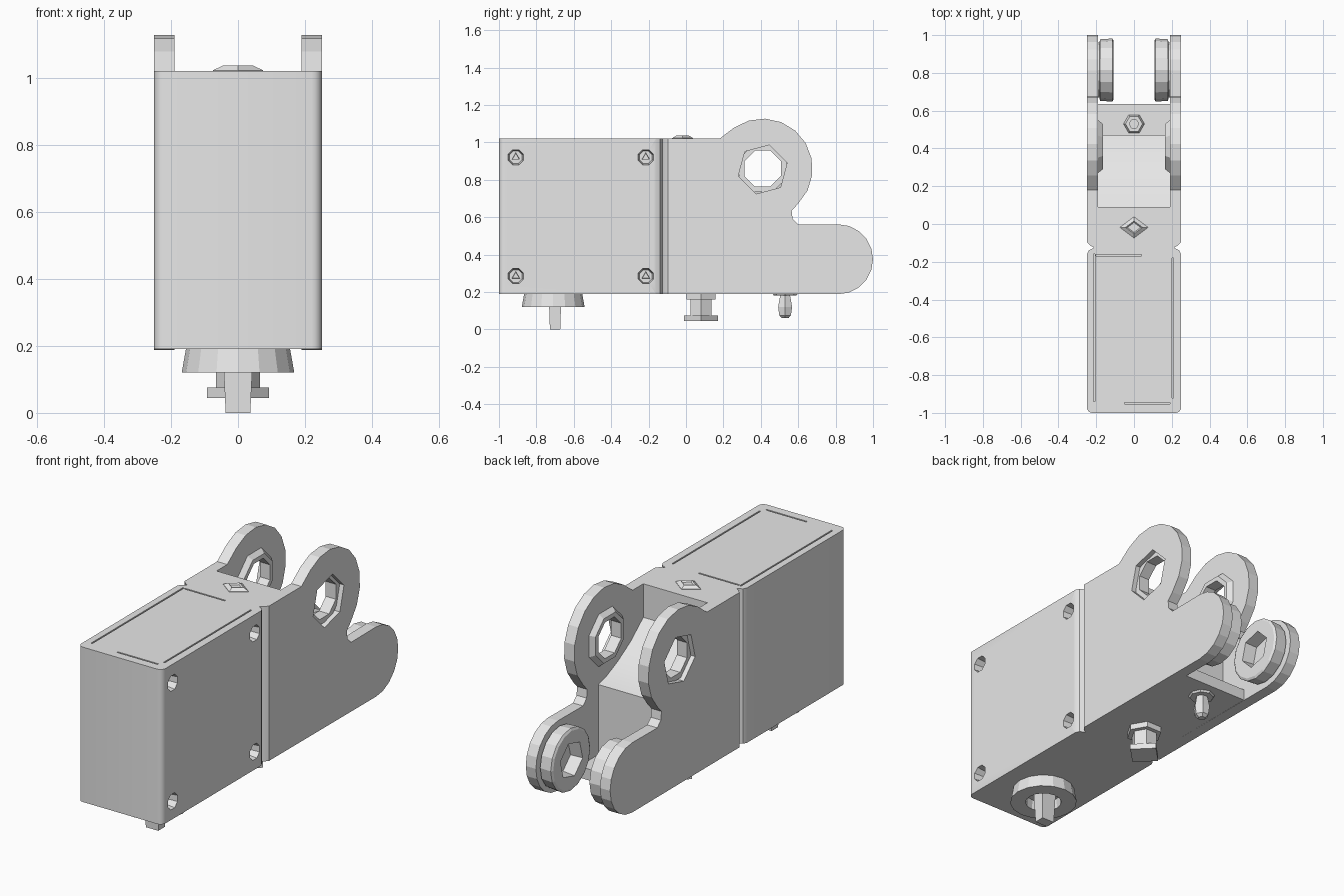
import bpy, bmesh, math
from mathutils import Matrix, Vector

if "Cube" in bpy.data.objects:
    bpy.data.objects.remove(bpy.data.objects["Cube"])

grey = bpy.data.materials.new("plain_grey")
grey.diffuse_color = (0.8, 0.8, 0.8, 1)
grey.use_nodes = True
grey.node_tree.nodes["Principled BSDF"].inputs["Base Color"].default_value = grey.diffuse_color


def finish(bm, name, smooth=None):
    bmesh.ops.remove_doubles(bm, verts=bm.verts, dist=1e-5)
    bmesh.ops.recalc_face_normals(bm, faces=bm.faces)
    me = bpy.data.meshes.new(name)
    bm.to_mesh(me)
    bm.free()
    me.materials.append(grey)
    ob = bpy.data.objects.new(name, me)
    bpy.context.collection.objects.link(ob)
    if smooth:
        bpy.ops.object.select_all(action='DESELECT')
        ob.select_set(True)
        bpy.context.view_layer.objects.active = ob
        bpy.ops.object.shade_smooth_by_angle(angle=math.radians(smooth))
    return ob


def place(a, b, h, axis):
    return Vector((h, a, b)) if axis == 'X' else Vector((a, b, h))


def prism(name, pts, lo, hi, axis, smooth=None):
    """Extrude a closed outline along an axis."""
    bm = bmesh.new()
    ends = [[bm.verts.new(place(a, b, h, axis)) for a, b in pts] for h in (lo, hi)]
    bm.faces.new(ends[0])
    bm.faces.new(ends[1])
    n = len(pts)
    for i in range(n):
        j = (i + 1) % n
        bm.faces.new((ends[0][i], ends[0][j], ends[1][j], ends[1][i]))
    return finish(bm, name, smooth)


def spin(bm, profile, n, ca, cb, axis, rot=0.0, sa=1.0, sb=1.0):
    """Turn a closed (radius, height) profile about an axis."""
    rings = []
    for k in range(n):
        t = 2 * math.pi * k / n + math.radians(rot)
        rings.append([bm.verts.new(place(ca + sa * r * math.cos(t), cb + sb * r * math.sin(t), h, axis))
                      for r, h in profile])
    m = len(profile)
    for k in range(n):
        p, q = rings[k], rings[(k + 1) % n]
        for i in range(m):
            j = (i + 1) % m
            if profile[i][0] == 0 and profile[j][0] == 0:
                continue
            bm.faces.new((p[i], p[j], q[j], q[i]))


def turned(name, profile, n, ca, cb, axis, rot=0.0, smooth=None, sa=1.0, sb=1.0):
    bm = bmesh.new()
    spin(bm, profile, n, ca, cb, axis, rot, sa, sb)
    return finish(bm, name, smooth)


def rod(r0, h0, r1, h1):
    return [(0, h0), (r0, h0), (r1, h1), (0, h1)]


def cut(ob, cutter):
    cutter.hide_render = True
    cutter.display_type = 'WIRE'
    mod = ob.modifiers.new("cut", 'BOOLEAN')
    mod.operation = 'DIFFERENCE'
    mod.solver = 'EXACT'
    mod.object = cutter


def arc(ca, cb, r, a0, a1, n):
    return [(ca + r * math.cos(math.radians(a0 + (a1 - a0) * i / n)),
             cb + r * math.sin(math.radians(a0 + (a1 - a0) * i / n))) for i in range(n + 1)]


# Main body: rounded front corners and a waist groove on both sides
half = arc(0.22, -0.97, 0.03, -90, 0, 4)
half += [(0.25, -0.16), (0.24, -0.14), (0.212, -0.125), (0.235, -0.112), (0.25, -0.095), (0.25, 0.09)]
outline = half + [(-x, y) for x, y in reversed(half)]
body = prism("body", outline, 0.19, 1.02, 'Z', 35)

# Screw holes on the right side, with a small three-sided tip in each
SCREWS = [(y, z) for y in (-0.91, -0.215) for z in (0.285, 0.92)]
bm = bmesh.new()
for y, z in SCREWS:
    spin(bm, rod(0.045, 0.26, 0.036, 0.19), 8, y, z, 'X', 22.5)
cut(body, finish(bm, "screw_hole_cutter"))
for y, z in SCREWS:
    turned("screw_tip", rod(0.026, 0.185, 0.022, 0.21), 3, y, z, 'X', 90)

# Fine seam lines around the top panel
bm = bmesh.new()
for x, y, w, d in ((-0.21, -0.55, 0.008, 0.78), (0.205, -0.55, 0.008, 0.74),
                   (-0.08, -0.165, 0.24, 0.008), (0.07, -0.95, 0.24, 0.008)):
    bmesh.ops.create_cube(bm, size=1, matrix=Matrix.Translation((x, y, 1.02))
                          @ Matrix.Diagonal((w, d, 0.02, 1)))
cut(body, finish(bm, "seam_cutter"))

# Diamond stud on top
turned("top_stud", [(0.0, 1.01), (0.075, 1.01), (0.075, 1.022), (0.045, 1.036), (0.035, 1.028), (0, 1.028)],
       4, 0.0, -0.018, 'Z', sb=0.75)

# Core between the cheeks, with sloping top and a low shelf at the back
prism("core", [(0.09, 0.19), (0.635, 0.19), (0.635, 0.25), (0.47, 0.25), (0.47, 0.625),
               (0.40, 0.645), (0.31, 0.685), (0.20, 0.75), (0.09, 0.84)], -0.19, 0.19, 'X', 30)

# Cheeks: upper ear and lower rounded lug on both sides
cheek = [(0.09, 0.19), (0.09, 1.02), (0.18, 1.02)]
cheek += arc(0.41, 0.86, 0.267, 125, -45, 9)
cheek += [(0.565, 0.635), (0.57, 0.59), (0.60, 0.56)]
cheek += arc(0.813, 0.375, 0.187, 90, -90, 10)

for s, side in ((1, "right"), (-1, "left")):
    plate = prism(side + "_cheek", cheek, s * 0.19, s * 0.25, 'X')
    cut(plate, turned(side + "_ear_cutter", rod(0.135, s * 0.16, 0.135, s * 0.28), 6, 0.41, 0.855, 'X', 15))
    # Bushing seated in the ear
    turned(side + "_ear_bushing", [(0.105, s * 0.165), (0.13, s * 0.165), (0.152, s * 0.19),
                                   (0.137, s * 0.192), (0.137, s * 0.225), (0.105, s * 0.225)],
           8, 0.41, 0.86, 'X', 22.5)
    # Roller on the inside of the lower lug
    roller = turned(side + "_roller", [(0, s * 0.108), (0.155, s * 0.108), (0.167, s * 0.115),
                                       (0.163, s * 0.18), (0.145, s * 0.183), (0.145, s * 0.192),
                                       (0, s * 0.192)], 16, 0.815, 0.375, 'X')
    cut(roller, turned(side + "_roller_cutter", rod(0.1, s * 0.09, 0.09, s * 0.175), 6, 0.815, 0.375, 'X', 15))

# Front dial below, a recessed disc with a square key
turned("dial", [(0, 0.192), (0.155, 0.192), (0.168, 0.12), (0.09, 0.12), (0.085, 0.17), (0, 0.17)],
       16, 0, -0.71, 'Z')
turned("dial_key", rod(0.063, 0.175, 0.052, 0.0), 4, 0, -0.70, 'Z', 45, sb=0.75)

# Middle button below: collar, neck and square foot
turned("button_collar", rod(0.09, 0.192, 0.09, 0.16), 6, 0, 0.08, 'Z')
turned("button_neck", rod(0.065, 0.165, 0.065, 0.07), 6, 0, 0.08, 'Z')
turned("button_foot", rod(0.092, 0.075, 0.092, 0.045), 4, 0, 0.08, 'Z')

# Rear pin below, passing up through the shelf
turned("pin_flange", rod(0.068, 0.192, 0.06, 0.18), 8, 0, 0.53, 'Z')
turned("pin", [(0, 0.185), (0.03, 0.185), (0.043, 0.12), (0.036, 0.075), (0.02, 0.06), (0, 0.06)],
       6, 0, 0.53, 'Z')
turned("pin_collar", [(0.025, 0.24), (0.06, 0.24), (0.045, 0.275), (0.025, 0.275)], 6, 0, 0.53, 'Z')
